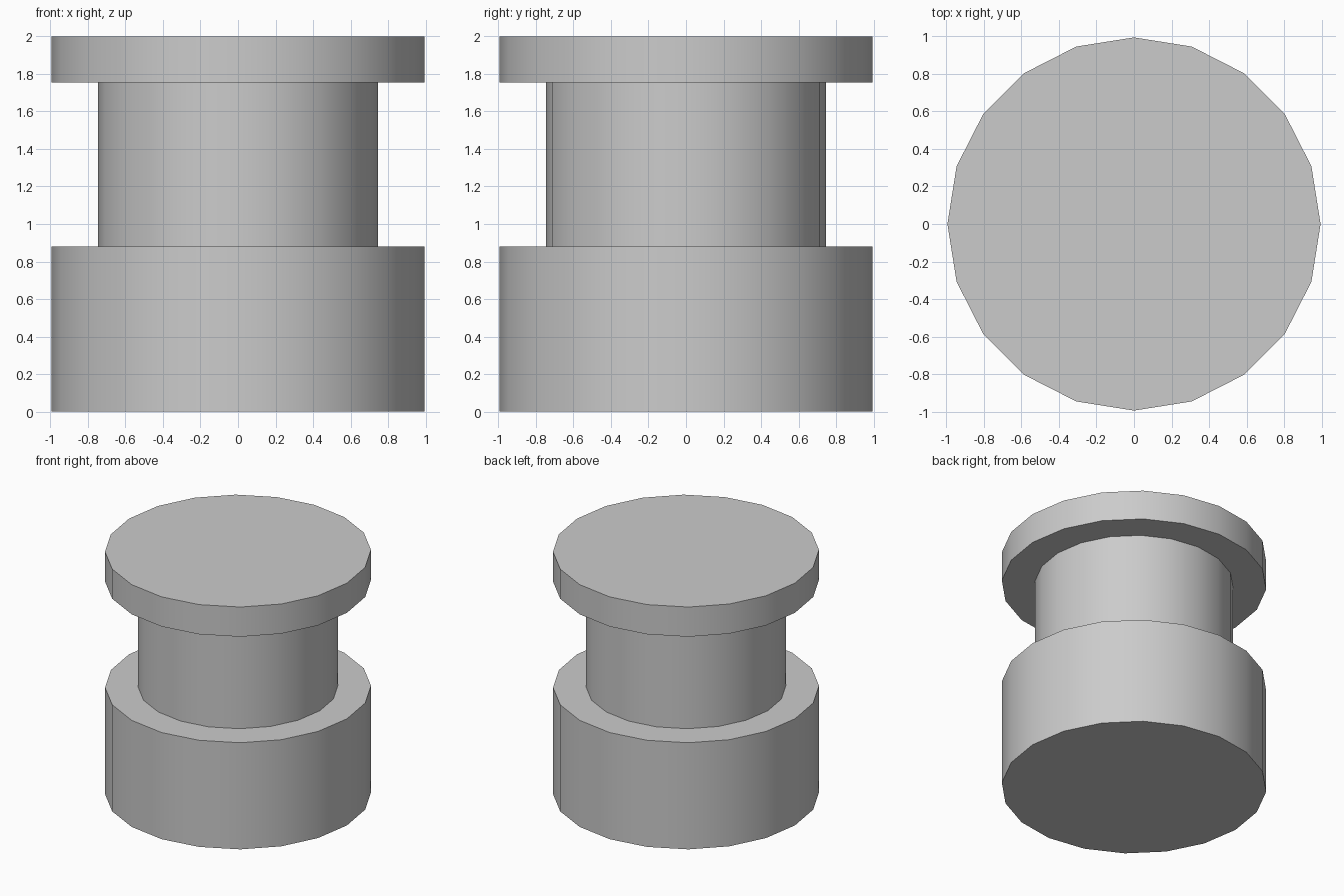
import bpy
import math

if "Cube" in bpy.data.objects:
    bpy.data.objects.remove(bpy.data.objects["Cube"], do_unlink=True)

# Single plain grey
grey = bpy.data.materials.new("plain_grey")
grey.use_nodes = True
colour = (0.6, 0.6, 0.6, 1)
grey.diffuse_color = colour
grey.node_tree.nodes["Principled BSDF"].inputs["Base Color"].default_value = colour


def drum(name, radius, bottom, top):
    """Twenty-sided smooth drum with crisp rims, corners on the x and y axes."""
    bpy.ops.mesh.primitive_cylinder_add(
        vertices=20, radius=radius, depth=top - bottom,
        location=(0, 0, (bottom + top) / 2))
    part = bpy.context.object
    part.name = name
    part.data.materials.append(grey)
    bpy.ops.object.shade_smooth_by_angle(angle=math.radians(30))
    return part


# Wide base, narrower neck and flat cap, stacked
drum("base", 0.995, 0, 0.88)
drum("neck", 0.747, 0.88, 1.755)
drum("cap", 0.995, 1.755, 2)
